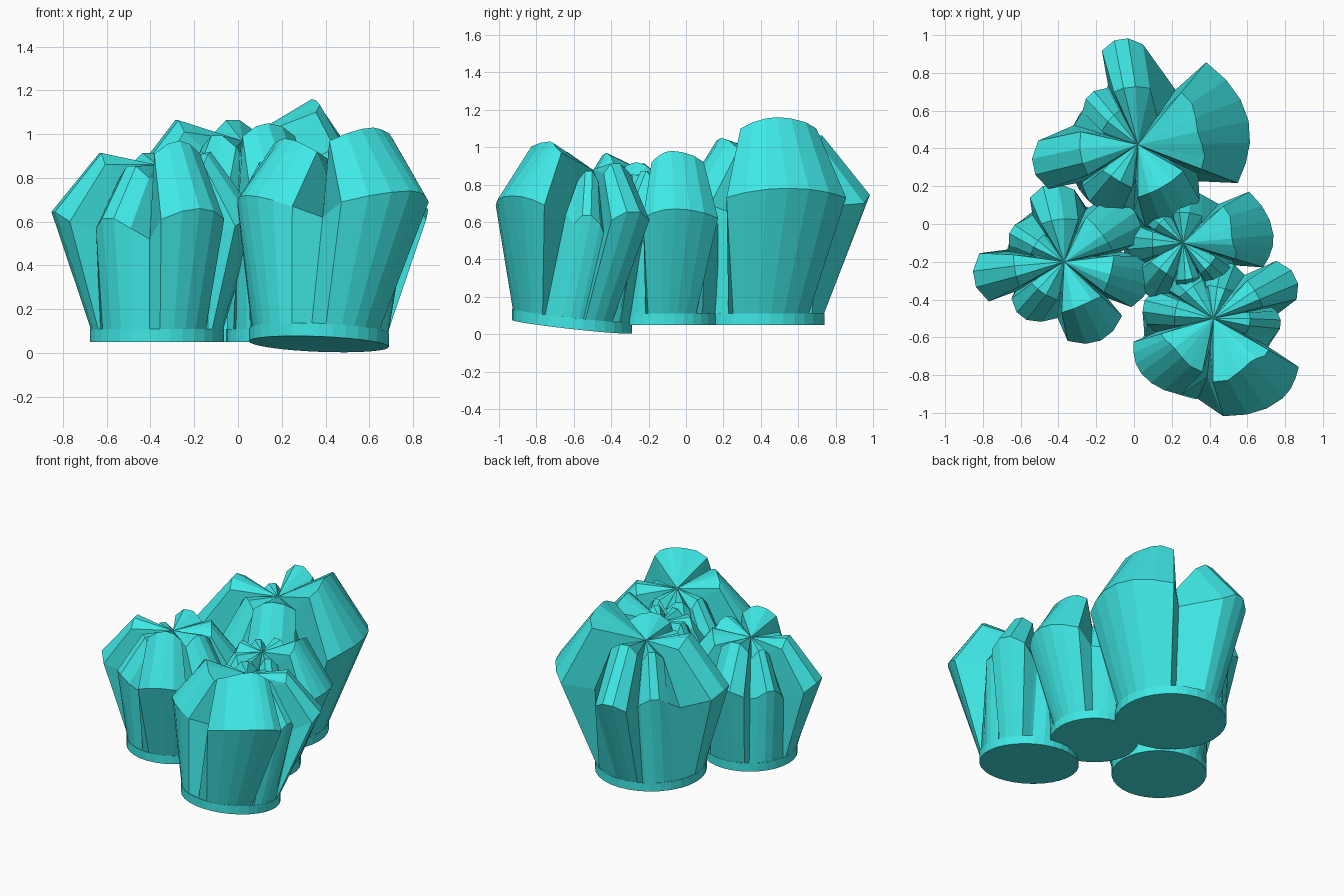
import bpy, bmesh
from math import radians, degrees, sin, cos, atan2, hypot, pi, tau

if "Cube" in bpy.data.objects:
    bpy.data.objects.remove(bpy.data.objects["Cube"])

mat = bpy.data.materials.new("turquoise")
mat.diffuse_color = (0.05, 0.81, 0.79, 1)
mat.use_nodes = True
mat.node_tree.nodes["Principled BSDF"].inputs["Base Color"].default_value = mat.diffuse_color


def finish(bm, name):
    bmesh.ops.recalc_face_normals(bm, faces=bm.faces)
    me = bpy.data.meshes.new(name)
    bm.to_mesh(me)
    bm.free()
    ob = bpy.data.objects.new(name, me)
    me.materials.append(mat)
    bpy.context.collection.objects.link(ob)


def skin(bm, rings, tip=None):
    n = len(rings[0])
    vs = [[bm.verts.new(p) for p in r] for r in rings]
    for a, b in zip(vs, vs[1:]):
        for i in range(n):
            j = (i + 1) % n
            bm.faces.new((a[i], a[j], b[j], b[i]))
    if tip:
        t = bm.verts.new(tip)
        for i in range(n):
            bm.faces.new((vs[-1][i], vs[-1][(i + 1) % n], t))
    else:
        bm.faces.new(vs[-1])
    bm.faces.new(vs[0][::-1])


def pod(name, base, apex, R, tilt, lobes):
    bx, by, bz = base
    ax, ay, az = apex

    def foot(a, r, h):
        x, y = r * cos(a), r * sin(a)
        return (bx + x, by + y, bz + h + tilt[0] * x + tilt[1] * y)

    # round base disc
    bm = bmesh.new()
    skin(bm, [[foot(tau * i / 32, R, h) for i in range(32)] for h in (0, 0.06)])
    finish(bm, name + "_base")

    # lobed body: foot, shoulder and crest rings, closed at the puckered centre
    lobes = sorted(lobes)
    feet, shoulder, crest = [], [], []

    def add(a_s, r_s, z_s, a_c, r_c, z_c):
        p = (ax + r_s * cos(a_s), ay + r_s * sin(a_s), z_s)
        shoulder.append(p)
        feet.append(foot(a_s, R * 0.99, 0.055))
        crest.append((ax + r_c * cos(a_c), ay + r_c * sin(a_c), z_c))

    for i, (ang, L, w, zs, zc) in enumerate(lobes):
        nxt = lobes[(i + 1) % len(lobes)][0]
        prv = lobes[i - 1][0]
        a0 = radians(ang)
        gap_n = radians((nxt - ang) % 360)
        gap_p = radians((ang - prv) % 360)
        n = 7 if w > 0.2 else 5 if w > 0.13 else 4
        for k in range(n):
            t = -1 + 2 * k / (n - 1)
            lim = 0.44 * (gap_n if t > 0 else gap_p) * abs(t)

            def polar(d):
                off = max(-lim, min(lim, atan2(w * t, d)))
                return a0 + off, hypot(d, w * t)
            s = polar(L - 0.45 * w * t * t)
            c = polar(L * 0.54 - 0.2 * w * t * t)
            add(s[0], min(s[1], L), zs - 0.05 * t * t,
                c[0], min(c[1], L * 0.6), zc - 0.06 * t * t)
        # sunken valley before the next lobe
        v = a0 + gap_n * 0.5
        add(v, R * 0.98, zs - 0.1, v, R * 0.5, az - 0.06)
    bm = bmesh.new()
    skin(bm, [feet, shoulder, crest], (ax, ay, az))
    finish(bm, name + "_body")


# lobes: angle, length, half width, shoulder height, crest height
pod("large_pod", (0.01, 0.38, 0.05), (0.02, 0.42, 0.97), 0.36, (0, 0), [
    (12, 0.60, 0.36, 0.78, 1.16), (99, 0.57, 0.11, 0.75, 1.07),
    (134, 0.37, 0.09, 0.72, 0.98), (192, 0.57, 0.13, 0.74, 1.07),
    (236, 0.40, 0.13, 0.70, 1.00), (297, 0.48, 0.16, 0.74, 1.05)])
pod("left_pod", (-0.37, -0.19, 0.05), (-0.37, -0.20, 0.86), 0.306, (0, 0), [
    (35, 0.46, 0.15, 0.66, 0.92), (100, 0.42, 0.12, 0.66, 0.92),
    (148, 0.33, 0.08, 0.62, 0.85), (191, 0.49, 0.13, 0.65, 0.92),
    (232, 0.37, 0.10, 0.62, 0.86), (295, 0.46, 0.16, 0.66, 0.97),
    (345, 0.47, 0.14, 0.63, 0.92)])
pod("middle_pod", (0.23, -0.12, 0.05), (0.26, -0.10, 0.84), 0.285, (0, 0), [
    (5, 0.48, 0.24, 0.67, 0.98), (90, 0.30, 0.10, 0.62, 0.88),
    (135, 0.30, 0.08, 0.62, 0.86), (180, 0.30, 0.10, 0.62, 0.88),
    (235, 0.34, 0.12, 0.62, 0.86), (280, 0.36, 0.10, 0.62, 0.86),
    (315, 0.34, 0.09, 0.62, 0.88)])
pod("front_pod", (0.37, -0.61, 0.04), (0.42, -0.50, 0.88), 0.32, (-0.04, -0.11), [
    (27, 0.49, 0.12, 0.66, 0.92), (75, 0.31, 0.10, 0.60, 0.86),
    (130, 0.37, 0.12, 0.60, 0.88), (170, 0.38, 0.09, 0.63, 0.88),
    (217, 0.48, 0.22, 0.72, 0.98), (311, 0.56, 0.30, 0.74, 1.03),
    (355, 0.36, 0.07, 0.64, 0.88)])
